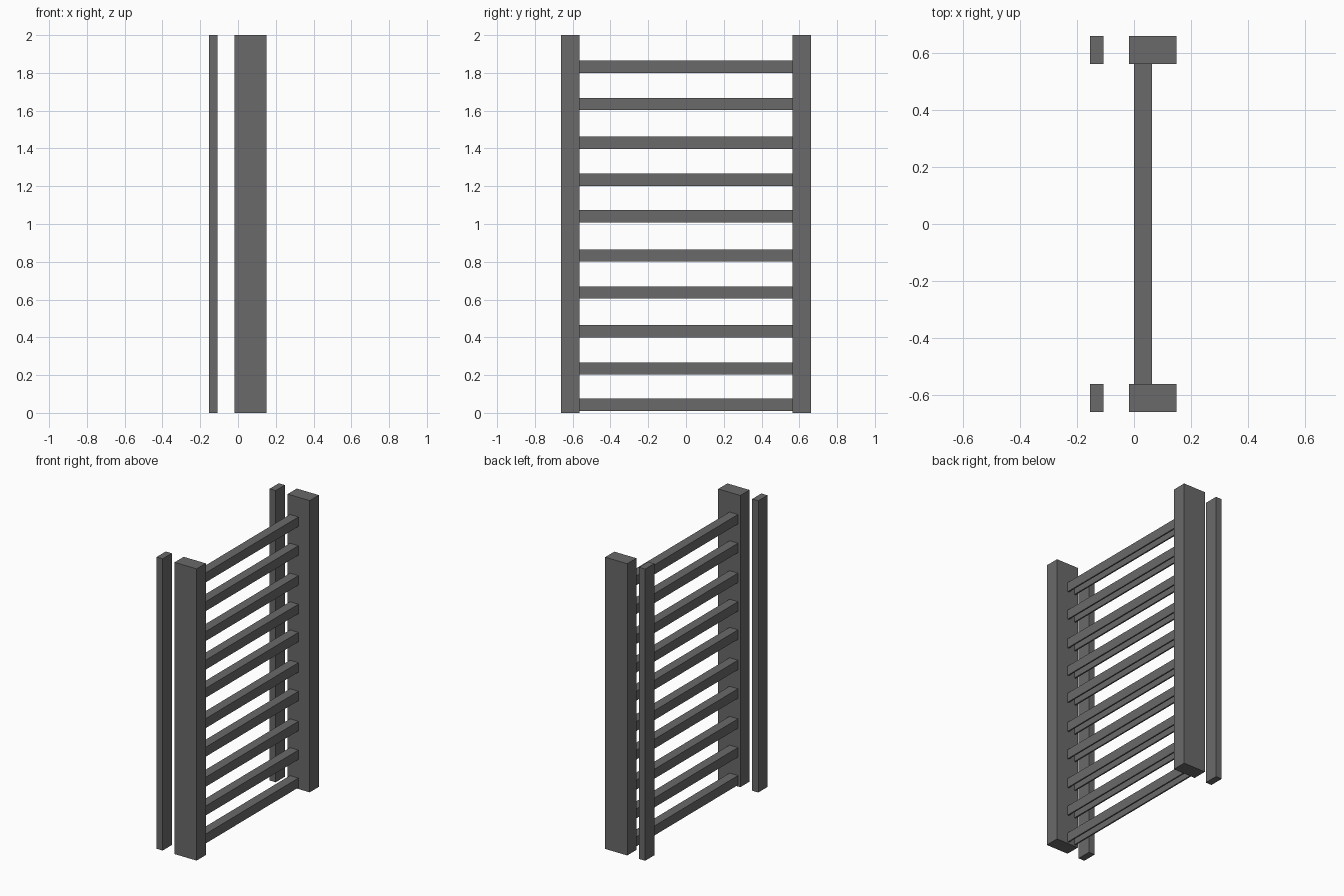
import bpy, bmesh

if "Cube" in bpy.data.objects:
    bpy.data.objects.remove(bpy.data.objects["Cube"])

steel = bpy.data.materials.new("dark_grey")
steel.diffuse_color = (0.147, 0.143, 0.147, 1)
steel.use_nodes = True
steel.node_tree.nodes["Principled BSDF"].inputs["Base Color"].default_value = steel.diffuse_color


def prism(name, profile, y0, y1):
    """Extrude an x/z outline along y."""
    bm = bmesh.new()
    face = bm.faces.new([bm.verts.new((x, y0, z)) for x, z in profile])
    ext = bmesh.ops.extrude_face_region(bm, geom=[face])
    verts = [v for v in ext["geom"] if isinstance(v, bmesh.types.BMVert)]
    bmesh.ops.translate(bm, verts=verts, vec=(0, y1 - y0, 0))
    bmesh.ops.recalc_face_normals(bm, faces=bm.faces)
    mesh = bpy.data.meshes.new(name)
    bm.to_mesh(mesh)
    bm.free()
    mesh.materials.append(steel)
    obj = bpy.data.objects.new(name, mesh)
    bpy.context.collection.objects.link(obj)


def rect(x0, x1, z0, z1):
    return [(x0, z0), (x1, z0), (x1, z1), (x0, z1)]


# Upright posts and the narrow wall strips behind them
for side, y0, y1 in (("left", -0.662, -0.563), ("right", 0.563, 0.662)):
    prism(f"post_{side}", rect(-0.018, 0.15, 0, 2), y0, y1)
    prism(f"wall_strip_{side}", rect(-0.154, -0.108, 0, 2), y0, y1)

# Rungs: channels open at the bottom
X0, X1, H, T = 0.0, 0.064, 0.065, 0.01
for i, z in enumerate((0.01, 0.202, 0.399, 0.605, 0.801,
                       1.009, 1.202, 1.398, 1.603, 1.8)):
    prism(f"rung_{i + 1}", [
        (X0, z), (X0 + T, z), (X0 + T, z + H - T), (X1 - T, z + H - T),
        (X1 - T, z), (X1, z), (X1, z + H), (X0, z + H)], -0.564, 0.564)
